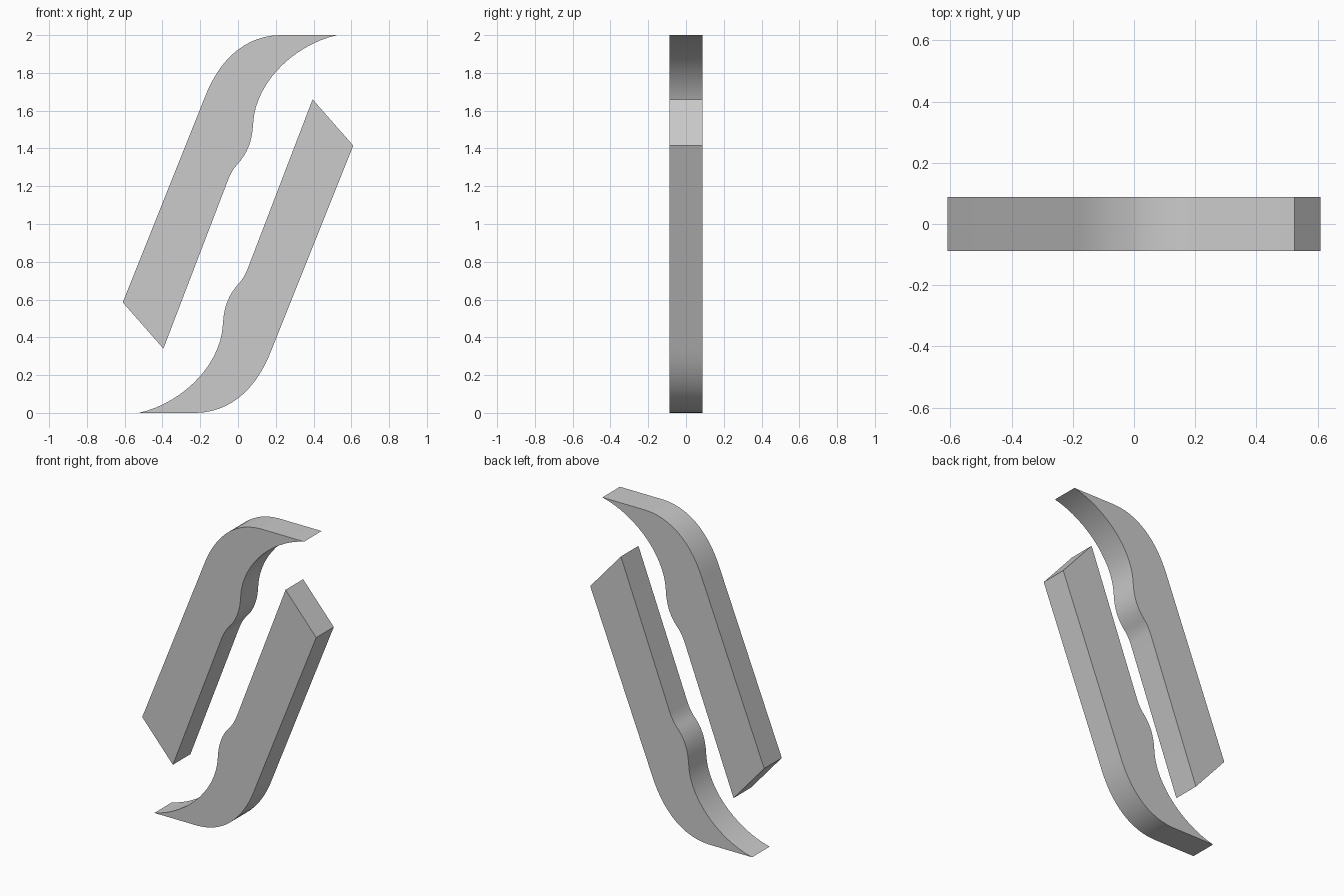
import bpy
import bmesh
from math import radians
from mathutils import Vector
from mathutils.geometry import interpolate_bezier

cube = bpy.data.objects.get("Cube")
if cube:
    bpy.data.objects.remove(cube, do_unlink=True)

HALF_DEPTH = 0.088

grey = bpy.data.materials.new("light grey")
grey.use_nodes = True
colour = (0.6, 0.6, 0.6, 1)
grey.diffuse_color = colour
grey.node_tree.nodes["Principled BSDF"].inputs["Base Color"].default_value = colour


def bend(p0, h0, h1, p1, count):
    """Points along one curved stretch of the outline, as (x, z)."""
    points = [Vector((x, 0, z)) for x, z in (p0, h0, h1, p1)]
    return [(p.x, p.z) for p in interpolate_bezier(*points, count)]


# Outline of the upper blade: slanted end, outer shoulder, tip, wavy inner edge
outline = [(-0.395, 0.34), (-0.61, 0.585)]
outline += bend((-0.18, 1.66), (-0.10, 1.875), (0.04, 1.995), (0.22, 2.0), 14)
outline += bend((0.525, 2.0), (0.30, 1.95), (0.09, 1.75), (0.08, 1.53), 16)
outline += bend((0.08, 1.53), (0.075, 1.43), (0.045, 1.37), (0.0, 1.32), 9)[1:]
outline += bend((0.0, 1.32), (-0.02, 1.30), (-0.038, 1.27), (-0.05, 1.24), 6)[1:]


def make_blade(name, points):
    bm = bmesh.new()
    face = bm.faces.new([bm.verts.new((x, -HALF_DEPTH, z)) for x, z in points])
    extruded = bmesh.ops.extrude_face_region(bm, geom=[face], use_keep_orig=True)
    verts = [g for g in extruded["geom"] if isinstance(g, bmesh.types.BMVert)]
    bmesh.ops.translate(bm, verts=verts, vec=(0, 2 * HALF_DEPTH, 0))
    bmesh.ops.recalc_face_normals(bm, faces=bm.faces)
    mesh = bpy.data.meshes.new(name)
    bm.to_mesh(mesh)
    bm.free()
    mesh.materials.append(grey)
    blade = bpy.data.objects.new(name, mesh)
    bpy.context.collection.objects.link(blade)
    bpy.ops.object.select_all(action="DESELECT")
    blade.select_set(True)
    bpy.context.view_layer.objects.active = blade
    bpy.ops.object.shade_smooth_by_angle(angle=radians(30))


# The lower blade is the upper one turned half way round the centre
make_blade("upper_blade", outline)
make_blade("lower_blade", [(-x, 2 - z) for x, z in outline])
